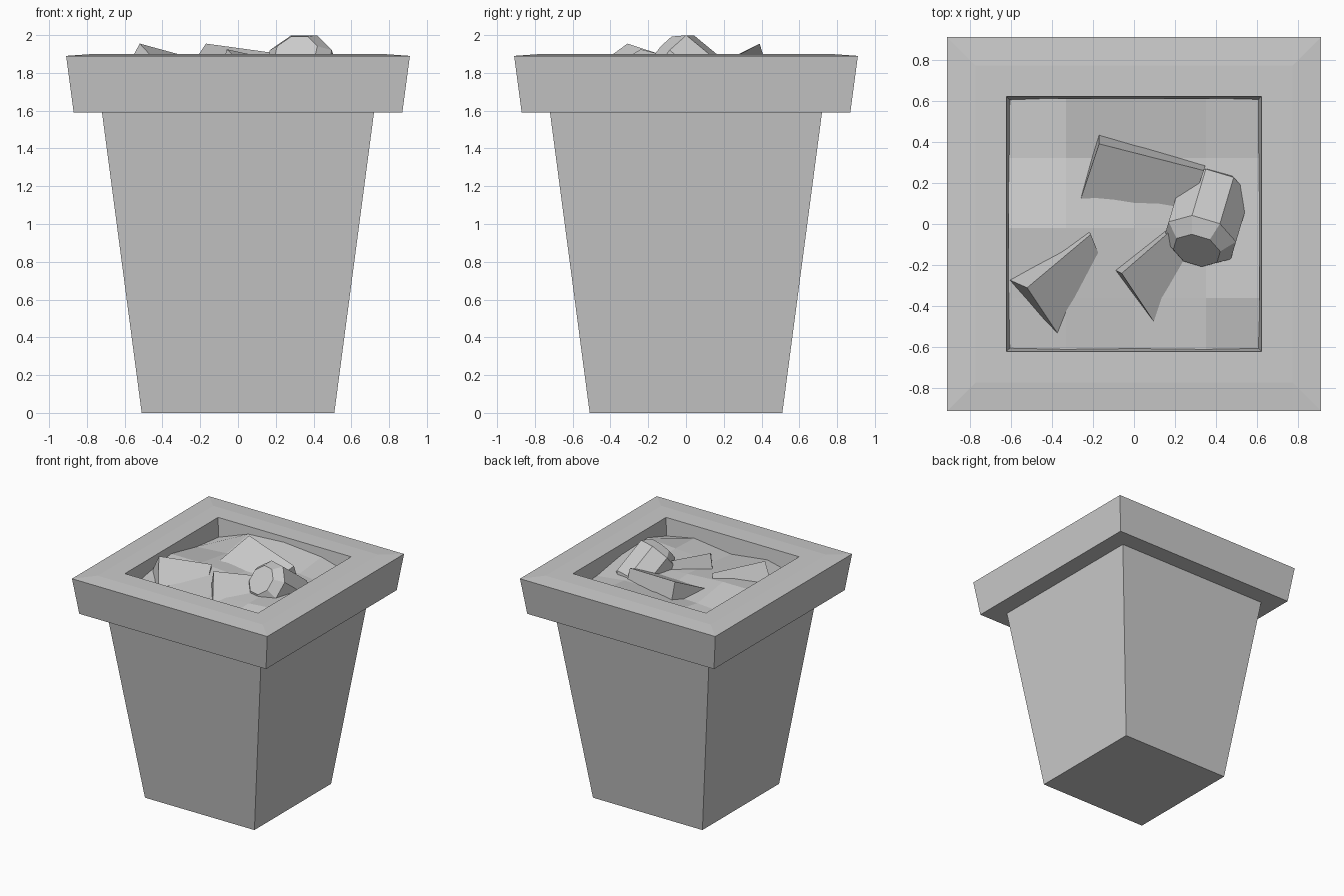
import bpy, bmesh, math
from mathutils import Vector

cube = bpy.data.objects.get("Cube")
if cube:
    bpy.data.objects.remove(cube, do_unlink=True)

grey = bpy.data.materials.new("plain grey")
grey.use_nodes = True
COLOUR = (0.6, 0.6, 0.6, 1)
grey.diffuse_color = COLOUR
grey.node_tree.nodes["Principled BSDF"].inputs["Base Color"].default_value = COLOUR


def finish(name, bm, recalc=True):
    if recalc:
        bmesh.ops.recalc_face_normals(bm, faces=bm.faces)
    mesh = bpy.data.meshes.new(name)
    bm.to_mesh(mesh)
    bm.free()
    mesh.materials.append(grey)
    obj = bpy.data.objects.new(name, mesh)
    bpy.context.collection.objects.link(obj)
    return obj


def loft(name, rings):
    """Skin equal-sized rings of points and cap both ends."""
    bm = bmesh.new()
    loops = [[bm.verts.new(p) for p in ring] for ring in rings]
    n = len(loops[0])
    for low, high in zip(loops, loops[1:]):
        for i in range(n):
            j = (i + 1) % n
            bm.faces.new((low[i], low[j], high[j], high[i]))
    bm.faces.new(loops[0][::-1])
    bm.faces.new(loops[-1])
    return finish(name, bm)


def square(half, z):
    return [(-half, -half, z), (half, -half, z), (half, half, z), (-half, half, z)]


# Tapered bin with overhanging rim and sunken opening
profile = [(0.51, 0), (0.72, 1.59), (0.87, 1.59), (0.91, 1.89),
           (0.77, 1.9), (0.62, 1.9), (0.6, 1.7)]
loft("bin_with_rim", [square(h, z) for h, z in profile])

# Uneven rubbish surface: a coarse grid, one row of heights per y step
steps_x = [-0.61, -0.33, 0, 0.35, 0.61]
steps_y = [-0.61, -0.36, -0.02, 0.32, 0.61]
heights = [[1.74, 1.80, 1.76, 1.80, 1.75],
           [1.79, 1.81, 1.79, 1.81, 1.83],
           [1.84, 1.84, 1.82, 1.80, 1.82],
           [1.77, 1.79, 1.80, 1.80, 1.77],
           [1.74, 1.84, 1.86, 1.83, 1.76]]
bm = bmesh.new()
grid = [[bm.verts.new((x, y, z)) for x, z in zip(steps_x, row)]
        for y, row in zip(steps_y, heights)]
for r in range(4):
    for c in range(4):
        bm.faces.new((grid[r][c], grid[r][c + 1], grid[r + 1][c + 1], grid[r + 1][c]))
finish("rubbish_surface", bm, recalc=False)


# Half-buried wedges: near end and far end triangles
def wedge(name, near, far):
    loft(name, [near, far])


wedge("large_box_corner",
      [(-0.17, 0.39, 1.955), (-0.17, 0.45, 1.76), (-0.28, 0.06, 1.79)],
      [(0.34, 0.26, 1.885), (0.35, 0.30, 1.74), (0.24, -0.03, 1.76)])
wedge("left_box_corner",
      [(-0.52, -0.31, 1.955), (-0.61, -0.27, 1.79), (-0.36, -0.55, 1.78)],
      [(-0.21, -0.05, 1.87), (-0.24, -0.02, 1.74), (-0.11, -0.30, 1.73)])
wedge("middle_box_corner",
      [(-0.06, -0.24, 1.925), (-0.10, -0.22, 1.76), (0.12, -0.51, 1.76)],
      [(0.24, 0.02, 1.86), (0.22, 0.04, 1.74), (0.38, -0.19, 1.72)])

# Eight-sided can with chamfered ends, tipped nose-up
axis = Vector((0.22, 0.74, -0.61)).normalized()
side = axis.cross(Vector((0, 0, 1))).normalized()
up = side.cross(axis)
shoulder = Vector((0.32, -0.08, 1.865))


def can_ring(along, radius):
    angles = [math.pi / 8 + i * math.pi / 4 for i in range(8)]
    return [shoulder + axis * along + radius * (math.cos(a) * side + math.sin(a) * up)
            for a in angles]


loft("can", [can_ring(-0.065, 0.12), can_ring(0, 0.185),
             can_ring(0.3, 0.185), can_ring(0.365, 0.12)])
